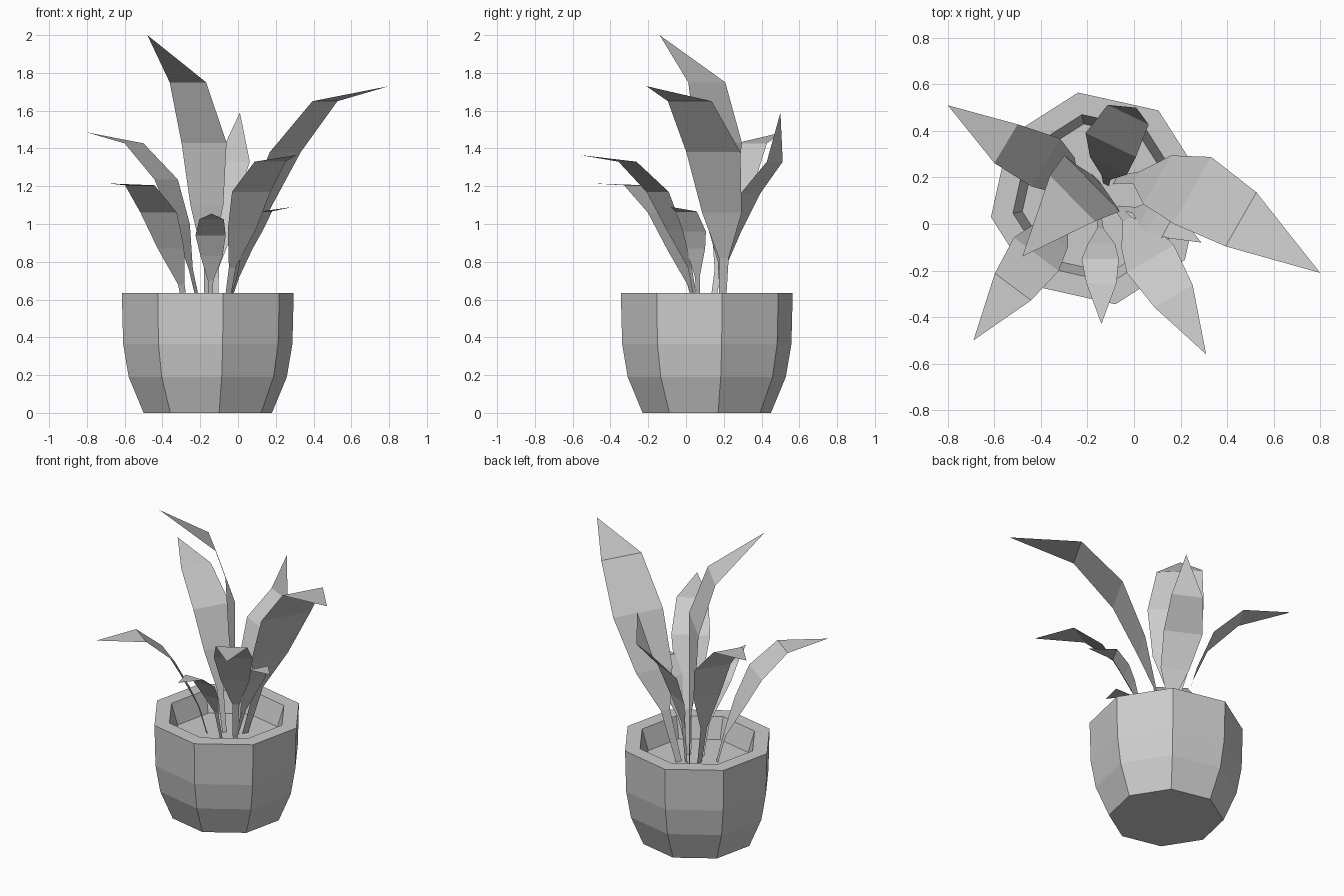
import bpy
import bmesh
from math import cos, sin, radians
from mathutils import Vector

default_cube = bpy.data.objects.get("Cube")
if default_cube:
    bpy.data.objects.remove(default_cube, do_unlink=True)

# Single plain colour
grey = bpy.data.materials.new("plain_grey")
grey.use_nodes = True
colour = (0.6, 0.6, 0.6, 1)
grey.diffuse_color = colour
grey.node_tree.nodes["Principled BSDF"].inputs["Base Color"].default_value = colour


def finish(name, bm):
    mesh = bpy.data.meshes.new(name)
    bm.to_mesh(mesh)
    bm.free()
    mesh.materials.append(grey)
    obj = bpy.data.objects.new(name, mesh)
    bpy.context.collection.objects.link(obj)
    return obj


def faceted_pot(name, centre, profile, sides=8, phase=10):
    """Revolve (radius, height) pairs into a low-poly vessel with closed ends."""
    bm = bmesh.new()
    rings = []
    for radius, z in profile:
        angles = [radians(phase + 360 * i / sides) for i in range(sides)]
        rings.append([bm.verts.new((centre[0] + radius * cos(a),
                                    centre[1] + radius * sin(a), z)) for a in angles])
    for low, high in zip(rings, rings[1:]):
        for i in range(sides):
            j = (i + 1) % sides
            bm.faces.new((low[i], low[j], high[j], high[i]))
    bm.faces.new(rings[0][::-1])
    bm.faces.new(rings[-1])
    return finish(name, bm)


# Leaf width along the spine, from stem foot to the last row before the tip
TAPER = (0.12, 0.18, 0.73, 1.0, 0.81)


def leaf(name, width, *spine):
    """Flat ribbon along the spine, level across its width, ending in a point."""
    points = [Vector(p) for p in spine]
    heading = points[-1] - points[2]
    side = Vector((-heading.y, heading.x, 0)).normalized()
    bm = bmesh.new()
    rows = []
    for point, taper in zip(points, TAPER):
        offset = side * (width * taper / 2)
        rows.append((bm.verts.new(point - offset), bm.verts.new(point + offset)))
    for low, high in zip(rows, rows[1:]):
        bm.faces.new((low[0], high[0], high[1], low[1]))
    tip = bm.verts.new(points[-1])
    bm.faces.new((rows[-1][0], tip, rows[-1][1]))
    return finish(name, bm)


# Octagonal pot: outer wall, rim, inner wall and soil
faceted_pot("pot", (-0.16, 0.11),
            [(0.345, 0), (0.425, 0.19), (0.455, 0.365), (0.462, 0.635),
             (0.366, 0.635), (0.325, 0.5)])

# Tall leaves
leaf("tallest_leaf", 0.34,
     (-0.165, 0.2, 0.5), (-0.16, 0.19, 0.8), (-0.165, 0.17, 1.1),
     (-0.18, 0.175, 1.43), (-0.265, 0.11, 1.75), (-0.48, -0.14, 2))
leaf("long_left_leaf", 0.33,
     (-0.08, 0.19, 0.5), (0.01, 0.2, 0.82), (0.1, 0.19, 1.06),
     (0.25, 0.145, 1.38), (0.46, 0.02, 1.65), (0.8, -0.21, 1.73))
leaf("back_leaf", 0.24,
     (-0.12, 0.17, 0.5), (-0.12, 0.2, 0.77), (-0.11, 0.25, 0.95),
     (-0.1, 0.34, 1.16), (-0.025, 0.47, 1.33), (0.01, 0.5, 1.59))

# Medium leaves
leaf("back_right_leaf", 0.24,
     (-0.19, 0.13, 0.5), (-0.25, 0.17, 0.76), (-0.3, 0.21, 1),
     (-0.38, 0.265, 1.235), (-0.55, 0.345, 1.427), (-0.8, 0.51, 1.485))
leaf("front_right_leaf", 0.24,
     (-0.27, 0.06, 0.5), (-0.3, 0.02, 0.68), (-0.355, -0.05, 0.87),
     (-0.42, -0.13, 1.06), (-0.52, -0.27, 1.205), (-0.69, -0.5, 1.215))
leaf("front_left_leaf", 0.235,
     (-0.07, 0.07, 0.5), (-0.03, 0.02, 0.77), (0.02, -0.06, 0.97),
     (0.07, -0.15, 1.17), (0.17, -0.31, 1.33), (0.31, -0.56, 1.365))

# Small leaves
leaf("small_front_leaf", 0.16,
     (-0.15, 0.04, 0.5), (-0.145, -0.02, 0.7), (-0.14, -0.085, 0.83),
     (-0.145, -0.15, 0.94), (-0.14, -0.255, 1.025), (-0.14, -0.43, 1.055))
leaf("small_left_leaf", 0.16,
     (-0.07, 0.07, 0.5), (0, 0.06, 0.72), (0.05, 0.05, 0.87),
     (0.09, 0.035, 0.96), (0.15, 0, 1.067), (0.29, -0.08, 1.09))
